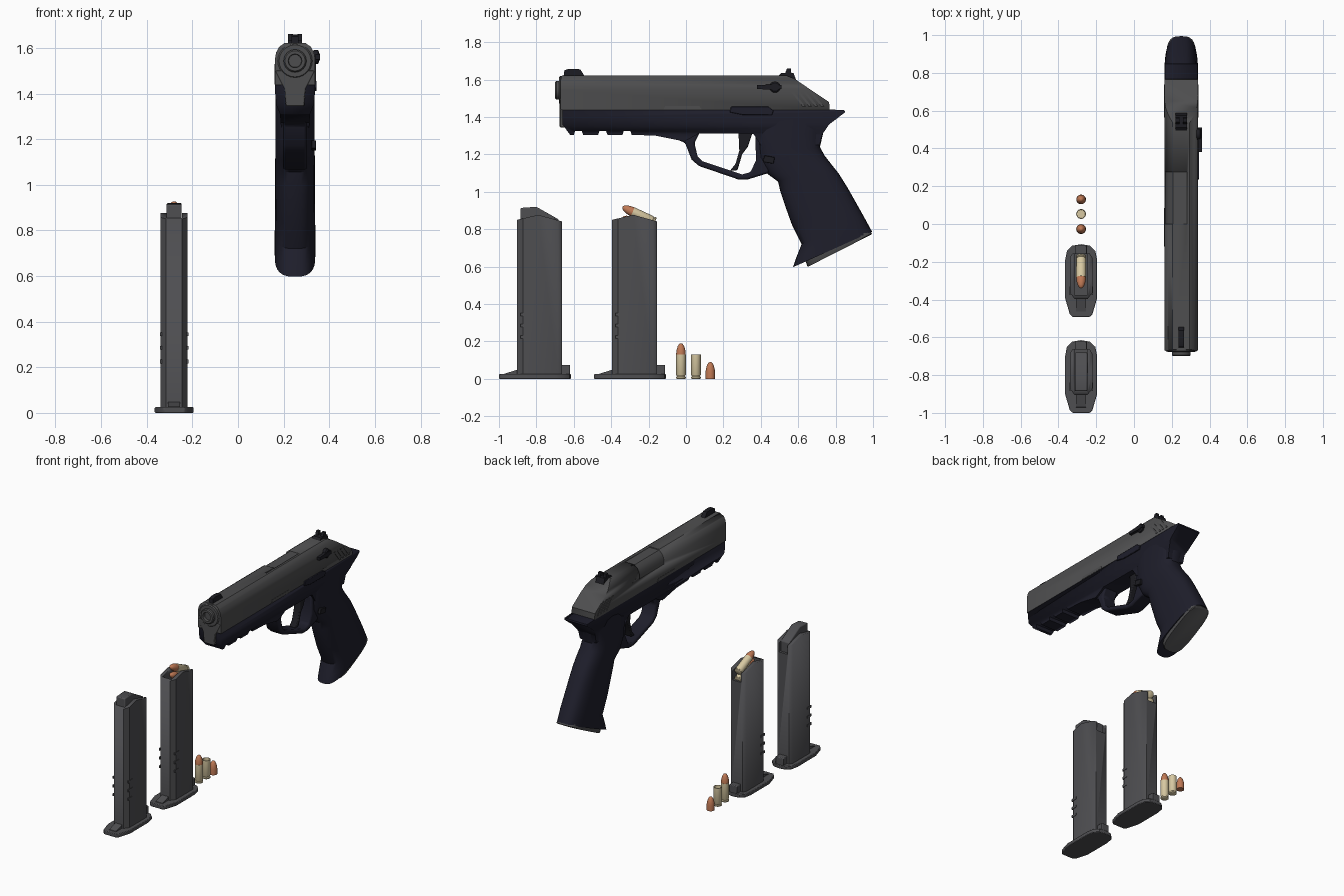
import bpy, bmesh, math
from mathutils import Vector

if "Cube" in bpy.data.objects:
    bpy.data.objects.remove(bpy.data.objects["Cube"], do_unlink=True)


def material(name, r, g, b):
    m = bpy.data.materials.new(name)
    m.use_nodes = True
    m.diffuse_color = (r, g, b, 1)
    m.node_tree.nodes["Principled BSDF"].inputs["Base Color"].default_value = (r, g, b, 1)
    return m


STEEL = material("slide grey", .075, .075, .077)
MAG = material("magazine grey", .077, .077, .083)
NAVY = material("dark navy polymer", .013, .013, .024)
BLACK = material("black metal", .012, .012, .016)
BRASS = material("brass", .68, .58, .36)
COPPER = material("copper", .52, .19, .09)
GX, MX = .25, -.28  # centre planes of the pistol and the magazines


def finish(name, bm, mat, bevel=0, smooth=True):
    bmesh.ops.recalc_face_normals(bm, faces=bm.faces)
    me = bpy.data.meshes.new(name)
    bm.to_mesh(me)
    bm.free()
    ob = bpy.data.objects.new(name, me)
    bpy.context.collection.objects.link(ob)
    me.materials.append(mat)
    if bevel:
        add_bevel(ob, bevel)
    if smooth:
        activate(ob)
        bpy.ops.object.shade_smooth_by_angle(angle=math.radians(35))
    return ob


def activate(ob):
    bpy.ops.object.select_all(action='DESELECT')
    ob.select_set(True)
    bpy.context.view_layer.objects.active = ob


def add_bevel(ob, width):
    b = ob.modifiers.new("bevel", 'BEVEL')
    b.width, b.segments, b.limit_method = width, 2, 'ANGLE'
    b.angle_limit = math.radians(40)


def prism(name, pts, axis, lo, hi, mat, bevel=0):
    """Polygon in the plane across an axis, extruded from lo to hi."""
    place = {'x': lambda a, b, c: (c, a, b),
             'y': lambda a, b, c: (a, c, b),
             'z': lambda a, b, c: (a, b, c)}[axis]
    bm = bmesh.new()
    ends = [[bm.verts.new(place(a, b, c)) for a, b in pts] for c in (lo, hi)]
    for ring in ends:
        bm.faces.new(ring)
    for i in range(len(pts)):
        j = (i + 1) % len(pts)
        bm.faces.new((ends[0][i], ends[0][j], ends[1][j], ends[1][i]))
    return finish(name, bm, mat, bevel)


def side(name, pts, cx, half, mat, bevel=0):
    return prism(name, pts, 'x', cx - half, cx + half, mat, bevel)


def box(name, x0, x1, y0, y1, z0, z1, mat, bevel=0):
    return prism(name, [(x0, y0), (x1, y0), (x1, y1), (x0, y1)], 'z', z0, z1, mat, bevel)


def mirrored(half, cx):
    return [(cx + a, b) for a, b in half] + [(cx - a, b) for a, b in reversed(half) if a]


def combine(ob, cutter, op):
    m = ob.modifiers.new("cut", 'BOOLEAN')
    m.object, m.operation, m.solver = cutter, op, 'EXACT'
    activate(ob)
    bpy.ops.object.modifier_apply(modifier=m.name)
    bpy.data.objects.remove(cutter, do_unlink=True)


def skin(bm, rings):
    for a, b in zip(rings, rings[1:]):
        for i in range(len(a)):
            j = (i + 1) % len(a)
            bm.faces.new((a[i], a[j], b[j], b[i]))
    bm.faces.new(rings[0])
    bm.faces.new(rings[-1])


def lathe(name, pts, origin, axis, mat, n=24):
    """Radius and height pairs turned about an axis."""
    turn = Vector((0, 0, 1)).rotation_difference(Vector(axis))
    bm = bmesh.new()
    rings = [[bm.verts.new(turn @ Vector((r * math.cos(2 * math.pi * i / n),
                                          r * math.sin(2 * math.pi * i / n), h)) + Vector(origin))
              for i in range(n)] for r, h in pts]
    skin(bm, rings)
    return finish(name, bm, mat)


def loft(name, sections, mat, n=32, power=2.8):
    """Rounded sections given by front (y, z), back (y, z) and half width."""
    bm = bmesh.new()
    rings = []
    for fy, fz, by, bz, w in sections:
        ring = []
        for i in range(n):
            c, s = math.cos(2 * math.pi * i / n), math.sin(2 * math.pi * i / n)
            t = .5 + .5 * math.copysign(abs(c) ** (2 / power), c)
            x = math.copysign(abs(s) ** (2 / power), s) * w
            ring.append(bm.verts.new((GX + x, fy + (by - fy) * t, fz + (bz - fz) * t)))
        rings.append(ring)
    skin(bm, rings)
    return finish(name, bm, mat)


# Slide with rounded top, ejection port and barrel hood
slide_half = [(.088, 1.438), (.088, 1.55), (.083, 1.58), (.069, 1.605), (.045, 1.622)]
slide = prism("slide", mirrored(slide_half, GX), 'y', -.67, .8, STEEL)
combine(slide, side("cutter", [(-.67, 1.4), (-.67, 1.6), (-.655, 1.65), (.5, 1.65), (.54, 1.62),
                               (.58, 1.605), (.65, 1.557), (.765, 1.48), (.772, 1.4)],
                    GX, .2, STEEL), 'INTERSECT')
combine(slide, box("cutter", GX - .2, GX + .03, 0, .275, 1.53, 1.7, STEEL), 'DIFFERENCE')
hood_half = [(a * .94, b - .006) for a, b in slide_half]
prism("barrel_hood", mirrored(hood_half, GX), 'y', -.02, .3, STEEL)
prism("slide_nose", mirrored([(.04, 1.345), (.046, 1.42), (.086, 1.5)], GX),
      'y', -.675, -.64, STEEL, .005)
lathe("muzzle_collar", [(.076, 0), (.076, .01), (.07, .016), (.04, .016)],
      (GX, -.662, 1.543), (0, -1, 0), STEEL)
lathe("barrel", [(.05, 0), (.05, .033), (.044, .04), (.03, .04), (.028, .02)],
      (GX, -.66, 1.543), (0, -1, 0), STEEL)

# Slide details: sights, serrations, levers
side("front_sight", [(-.655, 1.615), (-.65, 1.65), (-.625, 1.658), (-.565, 1.655), (-.54, 1.615)],
     GX, .015, BLACK)
side("rear_sight_base", [(.48, 1.61), (.51, 1.635), (.575, 1.635), (.59, 1.595)], GX, .031, BLACK)
for s in (-1, 1):
    side("rear_sight_post", [(.525, 1.62), (.54, 1.66), (.56, 1.66), (.565, 1.62)],
         GX + s * .02, .01, BLACK)
    for i in range(4):
        y = .565 + i * .033
        side("serration", [(y, 1.53), (y + .015, 1.53), (y + .075, 1.455), (y + .06, 1.455)],
             GX + s * .087, .004, STEEL)
    side("slide_stop_pad", [(-.12, 1.44), (-.11, 1.46), (.07, 1.46), (.085, 1.44)],
         GX + s * .086, .004, STEEL)
lathe("safety_pivot", [(.03, 0), (.03, .02), (.022, .026)], (GX + .08, .476, 1.56), (1, 0, 0), BLACK)
side("safety_lever", [(.38, 1.55), (.38, 1.57), (.47, 1.575), (.51, 1.57), (.51, 1.55), (.47, 1.545)],
     GX + .1, .01, BLACK)

# Frame with rail slots and beavertail
slots = []
for y in (-.575, -.445, -.315):
    slots += [(y - .025, 1.305), (y - .018, 1.325), (y + .018, 1.325), (y + .025, 1.305)]
frame = side("frame", [(-.66, 1.44), (-.66, 1.36), (-.62, 1.305)] + slots +
             [(-.16, 1.3), (-.01, 1.27), (.03, 1.29), (.07, 1.312), (.36, 1.31), (.4, 1.25),
              (.715, 1.25), (.727, 1.305), (.765, 1.36), (.85, 1.425), (.848, 1.436), (.78, 1.44)],
             GX, .2, NAVY)
combine(frame, prism("cutter", mirrored([(.058, 1.2), (.066, 1.31), (.082, 1.35), (.087, 1.4),
                                         (.087, 1.5)], GX), 'y', -1, 1, NAVY), 'INTERSECT')
side("trigger_guard", [(-.1, 1.3), (-.005, 1.262), (.03, 1.172), (.07, 1.138), (.28, 1.066),
                       (.33, 1.066), (.44, 1.1), (.5, 1.2), (.4, 1.3), (.37, 1.29), (.375, 1.17),
                       (.345, 1.105), (.3, 1.093), (.09, 1.163), (.062, 1.19), (.045, 1.26),
                       (.075, 1.32), (-.05, 1.34)], GX, .052, NAVY, .01)
side("trigger", [(.28, 1.33), (.36, 1.33), (.33, 1.24), (.3, 1.2), (.275, 1.115), (.235, 1.112),
                 (.265, 1.15), (.285, 1.22)], GX, .025, BLACK, .006)
side("slide_release", [(.235, 1.425), (.24, 1.455), (.44, 1.455), (.468, 1.435), (.46, 1.41),
                       (.3, 1.412)], GX + .087, .008, NAVY, .003)
side("magazine_button", [(.41, 1.16), (.42, 1.195), (.475, 1.185), (.468, 1.15)],
     GX + .082, .01, BLACK, .003)

# Grip and its base plate
loft("grip", [(.36, 1.42, .78, 1.42, .086), (.37, 1.3, .735, 1.32, .086),
              (.385, 1.18, .716, 1.24, .086), (.43, 1.1, .74, 1.195, .086),
              (.492, 1.055, .775, 1.15, .087), (.505, 1.0, .815, 1.1, .087),
              (.53, .925, .865, 1.02, .087), (.566, .825, .91, .94, .088),
              (.618, .72, .955, .86, .089), (.59, .65, .982, .81, .089),
              (.572, .597, .995, .787, .089)], NAVY)
loft("grip_base_plate", [(.635, .64, .98, .795, .082), (.648, .605, .994, .778, .082),
                         (.653, .6, .99, .771, .079)], STEEL, power=3.4)

# Ammunition shapes
OGIVE = [(.0255, 0), (.0255, .035), (.023, .055), (.017, .075), (.009, .087), (.003, .09)]
CASE = [(.021, 0), (.026, .003), (.026, .01), (.021, .014), (.026, .022), (.026, .13),
        (.023, .13), (.022, .11)]


def cartridge(origin, axis):
    lathe("cartridge_case", CASE, origin, axis, BRASS)
    tip = Vector(origin) + Vector(axis).normalized() * .1
    lathe("cartridge_bullet", OGIVE, tip, axis, COPPER)


cartridge((MX, -.027, 0), (0, 0, 1))
lathe("empty_case", CASE, (MX, .053, 0), (0, 0, 1), BRASS)
lathe("loose_bullet", OGIVE, (MX, .13, 0), (0, 0, 1), COPPER)


# Magazines
def magazine(dy, loaded):
    def prof(pts):
        return [(y + dy, z) for y, z in pts]

    def plan(half):
        return mirrored([(x, y + dy) for x, y in half], MX)

    body = prism("magazine_body", plan([(.035, -.904), (.059, -.872), (.059, -.685), (.045, -.663)]),
                 'z', .015, 1, MAG)
    combine(body, side("cutter", prof([(-1, 0), (-1, .83), (-.904, .85), (-.79, .877), (-.663, .842),
                                       (-.6, .82), (-.6, 0)]), MX, .2, MAG), 'INTERSECT')
    combine(body, box("cutter", MX - .034, MX + .034, dy - .885, dy - .64, .78, 1, MAG), 'DIFFERENCE')
    prism("magazine_base", plan([(.045, -1), (.06, -.985), (.085, -.9), (.085, -.7), (.075, -.65),
                                 (.048, -.623), (0, -.615)]), 'z', 0, .025, MAG, .004)
    side("base_ramp", prof([(-.975, .02), (-.97, .028), (-.904, .048), (-.88, .02)]), MX, .026, MAG)
    box("base_catch", MX - .03, MX + .03, dy - .67, dy - .62, .02, .075, MAG, .005)
    for z in (.345, .285, .225):
        for s in (-1, 1):
            side("witness_mark", prof([(-.885, z - .008), (-.885, z + .008), (-.84, z + .008),
                                       (-.84, z - .008)]), MX + s * .058, .004, MAG)
    if loaded:
        for drop in (0, .055):
            cartridge((MX, dy - .675, .838 - drop), (0, -.9, .42))
    else:
        side("follower", prof([(-.885, .75), (-.885, .914), (-.8, .92), (-.68, .852), (-.68, .75)]),
             MX, .033, MAG, .006)


magazine(0, False)
magazine(.508, True)
